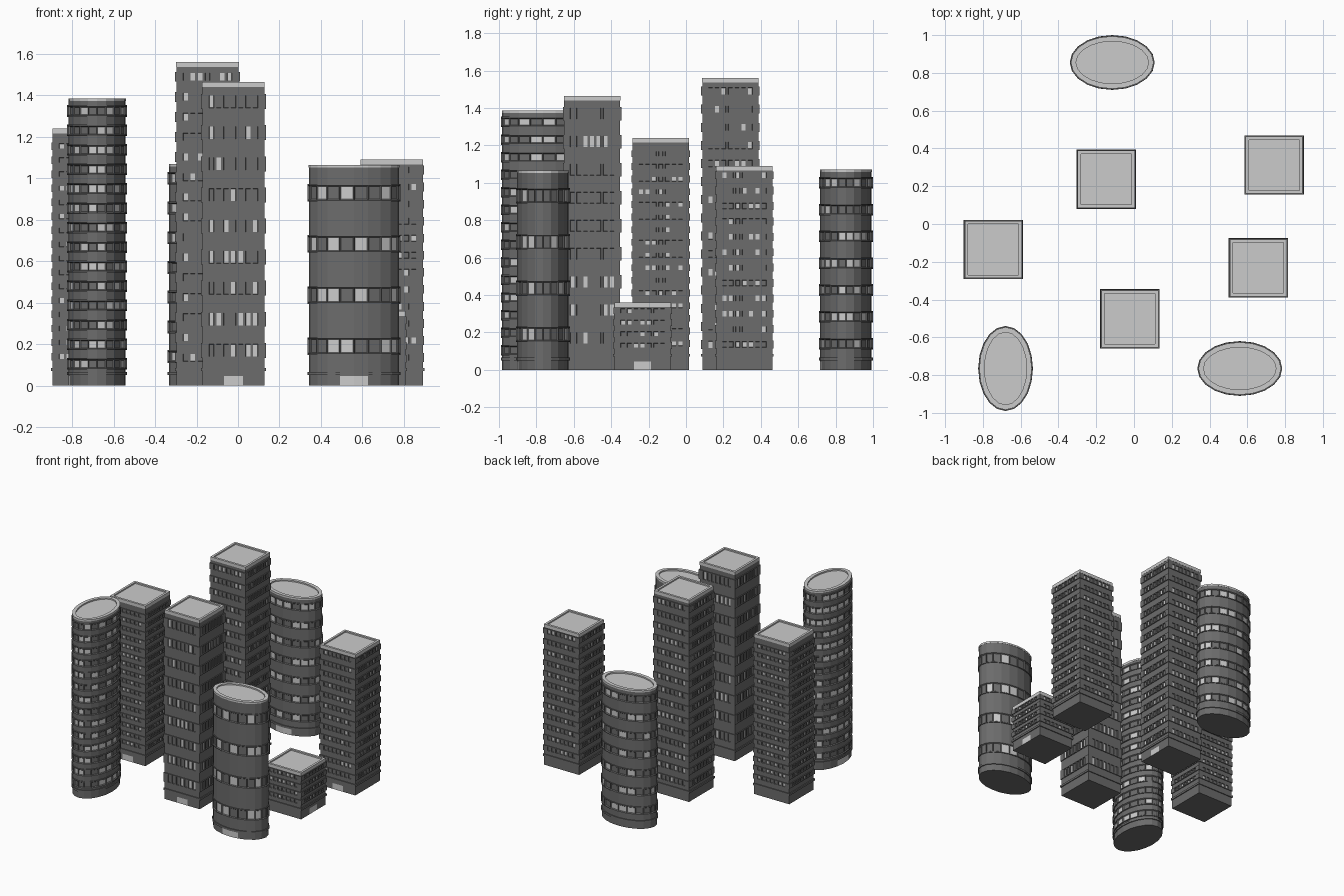
import bpy, bmesh, math, random
from mathutils import Vector

if "Cube" in bpy.data.objects:
    bpy.data.objects.remove(bpy.data.objects["Cube"])

random.seed(4)


def material(name, grey):
    m = bpy.data.materials.new(name)
    colour = (grey, grey, grey, 1)
    m.diffuse_color = colour
    m.use_nodes = True
    m.node_tree.nodes["Principled BSDF"].inputs["Base Color"].default_value = colour
    return m


WALL = material("dark grey wall", 0.15)
LIGHT = material("light grey", 0.6)

BODY = 0.15          # half width of a square tower
PITCH, PANE = 0.034, 0.011
COLUMNS = 7
DOOR_TOP = 0.045


def square_outline(off):
    """Square with a pair of points for every window column on each side."""
    side = [-BODY]
    for c in range(COLUMNS):
        mid = (c - COLUMNS // 2) * PITCH
        side += [mid - PANE, mid + PANE]
    k = 1 + off / BODY
    pts = [Vector((t, -BODY)) * k for t in side]
    turned = []
    for q in range(4):
        for p in pts:
            for _ in range(q):
                p = Vector((-p.y, p.x))
            turned.append(p)
    return turned


def oval_outline(rx, ry, n=20):
    def outline(off):
        return [Vector(((rx + off) * math.cos(math.tau * i / n),
                        (ry + off) * math.sin(math.tau * i / n))) for i in range(n)]
    return outline


def loft(outline, profile):
    """Skin closed outlines stacked along a (z, offset) profile."""
    bm = bmesh.new()
    rings = [[bm.verts.new((p.x, p.y, z)) for p in outline(off)] for z, off in profile]
    n = len(rings[0])
    rows = []
    for a, b in zip(rings, rings[1:]):
        rows.append([bm.faces.new((a[i], a[(i + 1) % n], b[(i + 1) % n], b[i]))
                     for i in range(n)])
    bm.faces.new(rings[0][::-1])
    bm.faces.new(rings[-1])
    bm.normal_update()
    return bm, rows


def finish(bm, name, place, mats):
    me = bpy.data.meshes.new(name)
    bm.to_mesh(me)
    bm.free()
    for m in mats:
        me.materials.append(m)
    ob = bpy.data.objects.new(name, me)
    ob.location = (place[0], place[1], 0)
    bpy.context.collection.objects.link(ob)


def tower(name, place, height, first, last, floors, pane_h, door, oval=None):
    outline = oval_outline(*oval) if oval else square_outline
    slab = 0.013 if oval else 0.024
    ledge = 0.05 if oval else 0.07
    out = 0.006
    eave = height - slab

    # plinth with its ledge
    profile = [(0, 0), (DOOR_TOP, 0), (ledge, 0), (ledge, out + 0.001),
               (ledge + 0.015, out + 0.001), (ledge + 0.015, 0)]
    # one projecting window strip per floor
    window_rows = []
    trim = 0.006
    for f in range(floors):
        z = first + (last - first) * f / (floors - 1)
        lo, hi = z - pane_h / 2, z + pane_h / 2
        profile += [(lo - trim, 0), (lo - trim, out), (lo, out)]
        window_rows.append(len(profile) - 1)
        profile += [(hi, out), (hi + trim, out), (hi + trim, 0)]
    profile.append((eave, 0))
    bm, rows = loft(outline, profile)

    # doorway panel
    d = Vector(door)
    for f in rows[0]:
        c = f.calc_center_median().xy
        if c.dot(d) > 0.12 and abs(c.cross(d)) < 0.047:
            f.material_index = 1

    # recessed panes, some lit
    panes = []
    for r in window_rows:
        panes += rows[r] if oval else [f for i, f in enumerate(rows[r])
                                       if i % (2 * COLUMNS + 1) % 2 == 1]
    bmesh.ops.inset_individual(bm, faces=panes, depth=-0.007, use_even_offset=True,
                               thickness=0.005 if oval else 0.0008)
    for f in panes:
        if random.random() < (0.45 if oval else 0.33):
            f.material_index = 1
    finish(bm, name, place, [WALL, LIGHT])

    # roof slab with a raised rim
    rim = -0.026 if oval else -0.016
    lip = 0.001
    bm, _ = loft(outline, [(eave, lip), (height, lip), (height, rim), (height - 0.01, rim)])
    finish(bm, name + "_roof", place, [LIGHT])


FRONT, LEFT, RIGHT = (0, -1), (1, 0), (-1, 0)
WIDE, DEEP = (0.218, 0.138), (0.138, 0.218)

# square towers
tower("west_tower", (-0.745, -0.135), 1.24, 0.14, 1.155, 16, 0.024, FRONT)
tower("tallest_tower", (-0.147, 0.237), 1.56, 0.135, 1.49, 15, 0.036, LEFT)
tower("east_tower", (0.742, 0.312), 1.09, 0.135, 1.04, 12, 0.03, FRONT)
tower("low_block", (0.658, -0.232), 0.36, 0.13, 0.315, 4, 0.024, LEFT)
tower("front_tower", (-0.022, -0.502), 1.465, 0.17, 1.37, 9, 0.06, FRONT)

# oval towers
tower("tall_oval_tower", (-0.68, -0.765), 1.385, 0.105, 1.325, 14, 0.044, RIGHT, DEEP)
tower("front_oval_tower", (0.56, -0.765), 1.065, 0.19, 0.93, 4, 0.072, FRONT, WIDE)
tower("back_oval_tower", (-0.115, 0.855), 1.07, 0.14, 1.0, 7, 0.05, FRONT, WIDE)
